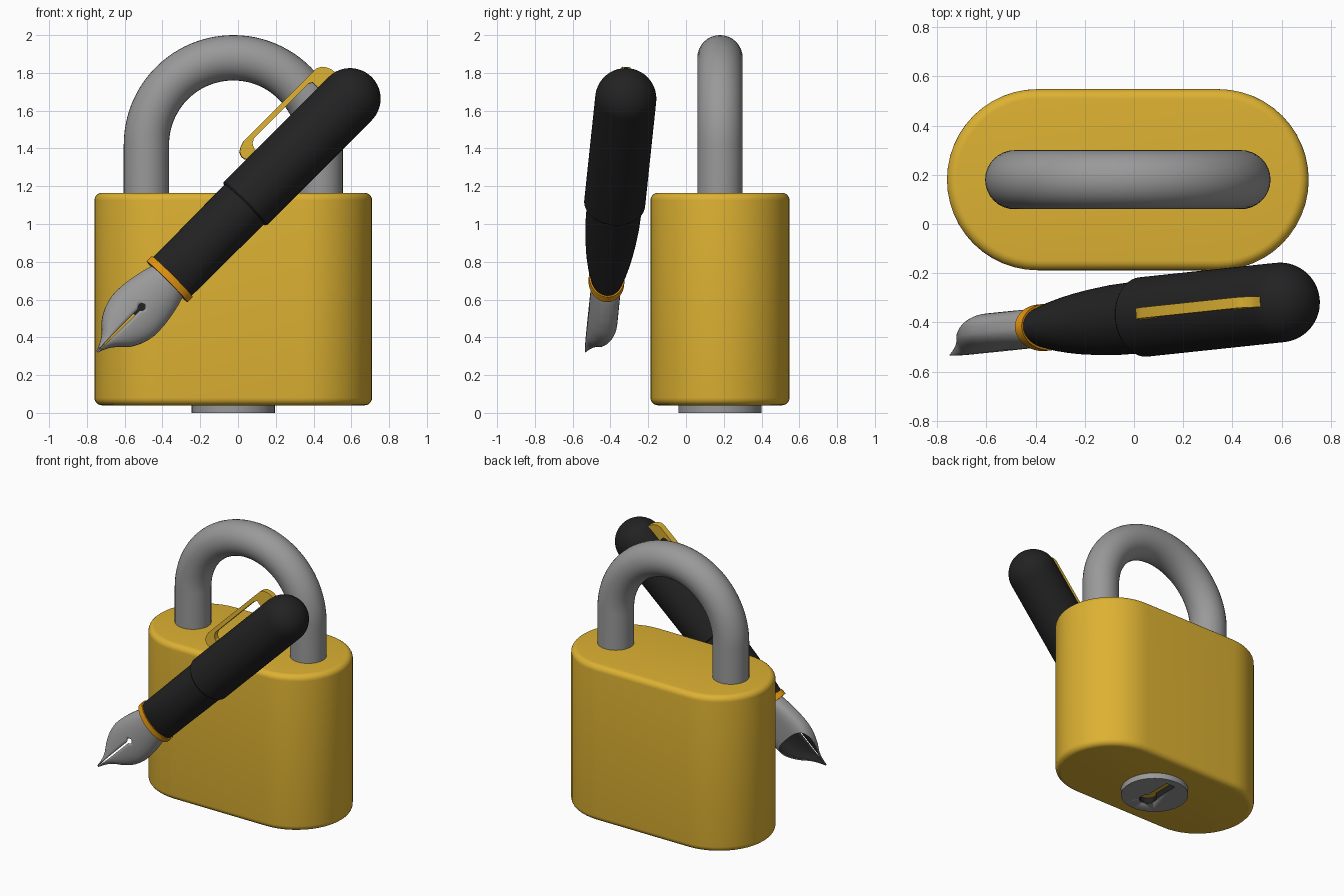
import bpy, bmesh, math
from mathutils import Matrix, Vector

if "Cube" in bpy.data.objects:
    bpy.data.objects.remove(bpy.data.objects["Cube"])

def material(name, r, g, b):
    m = bpy.data.materials.new(name)
    m.diffuse_color = (r, g, b, 1)
    m.use_nodes = True
    m.node_tree.nodes["Principled BSDF"].inputs["Base Color"].default_value = m.diffuse_color
    return m

BRASS = material("brass", 0.72, 0.44, 0.032)
ORANGE = material("orange_gold", 0.74, 0.29, 0.005)
STEEL = material("steel_grey", 0.32, 0.32, 0.32)
BLACK = material("black", 0.016, 0.016, 0.016)

def add_object(name, bm, mats, matrix=Matrix(), angle=35):
    mesh = bpy.data.meshes.new(name)
    bm.to_mesh(mesh)
    bm.free()
    for m in mats:
        mesh.materials.append(m)
    ob = bpy.data.objects.new(name, mesh)
    ob.matrix_world = matrix
    bpy.context.collection.objects.link(ob)
    bpy.ops.object.select_all(action='DESELECT')
    ob.select_set(True)
    bpy.context.view_layer.objects.active = ob
    bpy.ops.object.shade_smooth_by_angle(angle=math.radians(angle))
    return ob

def skin(bm, loops, closed=True):
    """Bridge a stack of equal point loops with quads."""
    rows = [[bm.verts.new(p) for p in loop] for loop in loops]
    n = len(rows[0])
    for a, b in zip(rows, rows[1:]):
        for j in range(n if closed else n - 1):
            k = (j + 1) % n
            bm.faces.new((a[j], a[k], b[k], b[j]))
    return rows

def loft(name, loops, mat, matrix=Matrix(), angle=35):
    bm = bmesh.new()
    rows = skin(bm, loops)
    bm.faces.new(rows[0][::-1])
    bm.faces.new(rows[-1])
    bmesh.ops.recalc_face_normals(bm, faces=bm.faces)
    return add_object(name, bm, [mat], matrix, angle)

def ellipse(u, rx, ry, n=64):
    return [(rx * math.cos(2 * math.pi * i / n), ry * math.sin(2 * math.pi * i / n), u)
            for i in range(n)]

# ---------- padlock ----------
CX, CY = -0.025, 0.18

def stadium(z, r, half=0.367, n=24):
    pts = []
    for side, start in ((1, -90), (-1, 90)):
        for i in range(n + 1):
            a = math.radians(start + 180 * i / n)
            pts.append((CX + side * half + r * math.cos(a), CY + r * math.sin(a), z))
    return pts

# body with rounded top and bottom rims
R, F, Z0, Z1 = 0.368, 0.04, 0.04, 1.165
rim = [math.radians(15 * i) for i in range(7)]
loops = [stadium(Z0 + F - F * math.cos(a), R - F + F * math.sin(a)) for a in rim]
loops += [stadium(Z1 - F + F * math.sin(a), R - F + F * math.cos(a)) for a in rim]
loft("lock_body", loops, BRASS)

# shackle: circle swept up, over and down
SR, TR, ZC = 0.46, 0.12, 1.42

def shackle_ring(center, out, n=32):
    return [center + TR * (math.cos(t) * out + math.sin(t) * Vector((0, 1, 0)))
            for t in (2 * math.pi * i / n for i in range(n))]

loops = [shackle_ring(Vector((CX + SR, CY, 1.1)), Vector((1, 0, 0)))]
for i in range(49):
    a = math.pi * i / 48
    out = Vector((math.cos(a), 0, math.sin(a)))
    loops.append(shackle_ring(Vector((CX, CY, ZC)) + SR * out, out))
loops.append(shackle_ring(Vector((CX - SR, CY, 1.1)), Vector((-1, 0, 0))))
loft("shackle", loops, STEEL)

# lock cylinder underneath, with a keyhole
at = Matrix.Translation((CX, CY, 0))
plug = loft("lock_cylinder", [ellipse(0, 0.22, 0.22), ellipse(0.08, 0.22, 0.22)], STEEL, at)

def keyhole(z):
    pts = [(0.035, 0.165, z), (-0.035, 0.165, z)]
    for i in range(25):
        a = math.radians(130 + 280 * i / 24)
        pts.append((0.056 * math.cos(a), -0.07 + 0.056 * math.sin(a), z))
    return pts

cutter = loft("keyhole_cutter", [keyhole(-0.02), keyhole(0.06)], BLACK, at)
cutter.hide_render = True
mod = plug.modifiers.new("keyhole", 'BOOLEAN')
mod.operation, mod.solver, mod.object = 'DIFFERENCE', 'EXACT', cutter
mod.material_mode = 'TRANSFER'
bpy.context.view_layer.objects.active = plug
bpy.ops.object.modifier_apply(modifier=mod.name)
bpy.data.objects.remove(cutter)

# ---------- fountain pen: local z along the pen, x across, y depth ----------
axis = Vector((0.7071, 0.075, 0.7071)).normalized()
across = Vector((0.7071, 0, -0.7071))
depth = axis.cross(across)
PEN = Matrix((across, depth, axis)).transposed().to_4x4()
PEN.translation = (-0.535, -0.4385, 0.535)

# cap with a round end
CR, LIP, END = 0.162, 0.806, 1.60
loops = [ellipse(LIP, CR - 0.006, CR - 0.006), ellipse(LIP + 0.008, CR, CR)]
for i in range(16):
    a = math.radians(89 * i / 15)
    loops.append(ellipse(END + CR * math.sin(a), CR * math.cos(a), CR * math.cos(a)))
loft("pen_cap", loops, BLACK, PEN)

# grip, flattened towards the nib
grip = [(0.262, 0.144, 0.085), (0.30, 0.145, 0.097), (0.333, 0.145, 0.105), (0.39, 0.145, 0.116),
        (0.45, 0.145, 0.125), (0.54, 0.146, 0.135), (0.644, 0.147, 0.143), (0.85, 0.148, 0.148)]
loft("pen_grip", [ellipse(*g) for g in grip], BLACK, PEN)

# ring between grip and nib
loft("grip_ring", [ellipse(0.226, 0.153, 0.095), ellipse(0.265, 0.153, 0.095)], ORANGE, PEN)

# clip: side profile (across, along) given a width
clip = [(-0.14, 1.645), (-0.18, 1.638), (-0.205, 1.628), (-0.228, 1.61), (-0.239, 1.585),
        (-0.239, 1.04), (-0.23, 1.01), (-0.215, 0.985), (-0.19, 0.974), (-0.168, 0.977),
        (-0.15, 0.995), (-0.147, 1.05), (-0.175, 1.052), (-0.198, 1.065), (-0.212, 1.09),
        (-0.212, 1.50), (-0.20, 1.52), (-0.14, 1.52)]
loft("pen_clip", [[(x, y, u) for x, u in clip] for y in (-0.022, 0.022)], BRASS, PEN, 25)

# nib: shell with a slit and breather hole, cut open underneath towards the tip
widths = [(-0.31, 0.016), (-0.27, 0.026), (-0.22, 0.052), (-0.16, 0.103), (-0.10, 0.136),
          (-0.03, 0.154), (0.05, 0.153), (0.12, 0.143), (0.18, 0.13), (0.24, 0.114)]

def nib_width(u):
    for i in range(len(widths) - 1):
        if u <= widths[i + 1][0] or i == len(widths) - 2:
            break
    p = [widths[min(max(k, 0), len(widths) - 1)][1] for k in range(i - 1, i + 3)]
    t = (u - widths[i][0]) / (widths[i + 1][0] - widths[i][0])
    return 0.5 * (2 * p[1] + (p[2] - p[0]) * t + (2 * p[0] - 5 * p[1] + 4 * p[2] - p[3]) * t * t
                  + (3 * p[1] - p[0] - 3 * p[2] + p[3]) * t ** 3)

def nib_gap(u, hole=0.03, r=0.019):
    if abs(u - hole) < r:
        return max(math.sqrt(r * r - (u - hole) ** 2), 0.006 if u < hole else 0)
    return 0.006 if u < hole else 0

def nib_loop(u, n=48, d=0.078):
    w = nib_width(u)
    a0 = math.asin(min(nib_gap(u) / w, 0.9))
    pts = []
    for i in range(n + 1):
        a = a0 + (2 * math.pi - 2 * a0) * i / n
        s, c = math.sin(a), -math.cos(a)
        if c > 0:  # squarer underside
            s, c = math.copysign(abs(s) ** 0.6, s), c ** 0.6
        pts.append((w * s, d * c, u))
    return pts

bm = bmesh.new()
skin(bm, [nib_loop(-0.31 + 0.55 * i / 88) for i in range(89)], closed=False)
bmesh.ops.remove_doubles(bm, verts=bm.verts, dist=0.0002)
bmesh.ops.bisect_plane(bm, geom=bm.verts[:] + bm.edges[:] + bm.faces[:],
                       plane_co=(0, 0.07, -0.03), plane_no=(0, 0.28, -0.145), clear_outer=True)
nib = add_object("nib", bm, [STEEL, BLACK], PEN, 50)
mod = nib.modifiers.new("thickness", 'SOLIDIFY')
mod.thickness, mod.offset, mod.material_offset = 0.007, -1, 1
